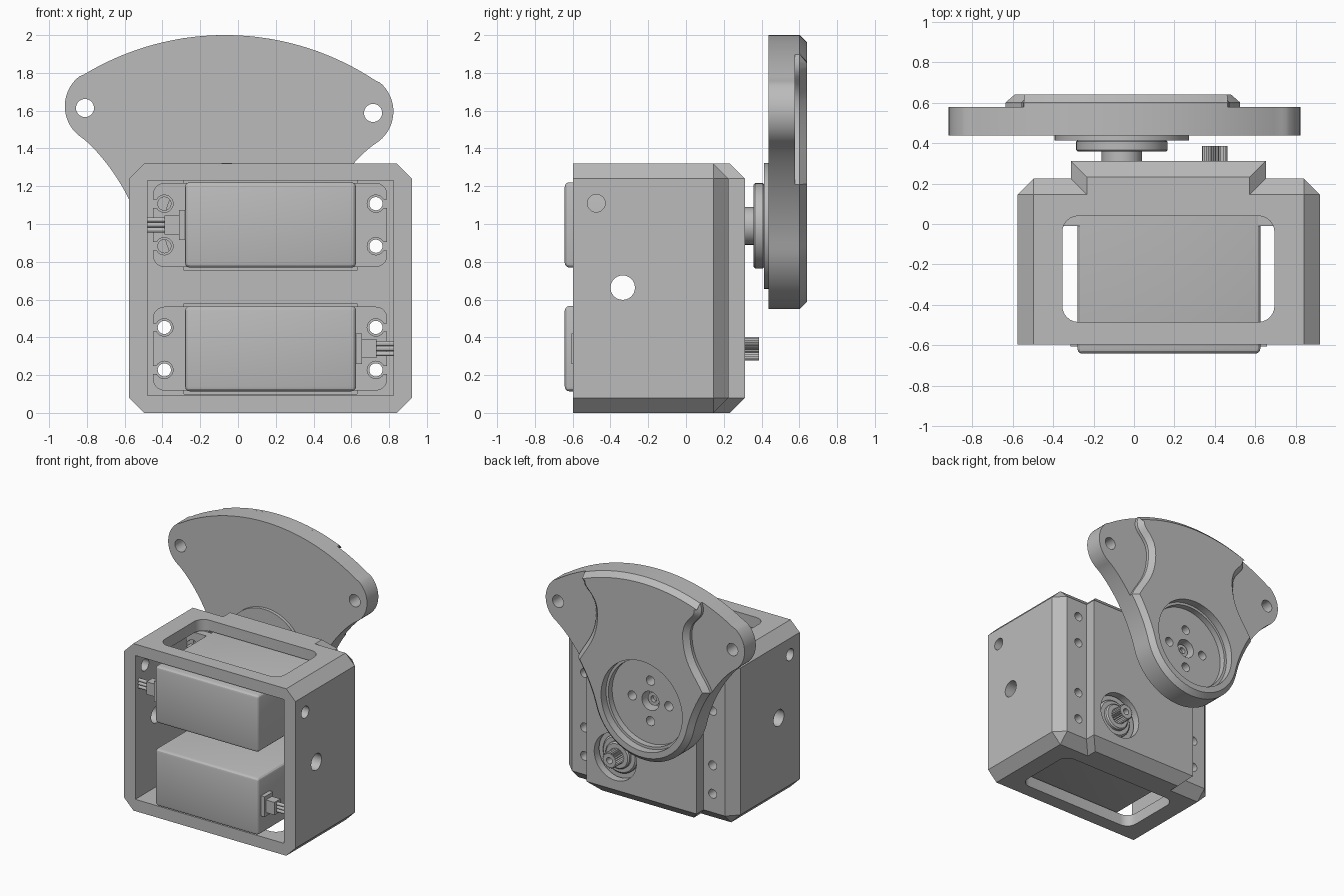
import bpy, bmesh
from math import sin, cos, pi, radians
from mathutils import Matrix, Vector

cube = bpy.data.objects.get("Cube")
if cube:
    bpy.data.objects.remove(cube)

GREY = (0.5, 0.5, 0.5, 1)
mat = bpy.data.materials.new("plain grey")
mat.use_nodes = True
mat.diffuse_color = GREY
bsdf = mat.node_tree.nodes["Principled BSDF"]
bsdf.inputs["Base Color"].default_value = GREY
bsdf.inputs["Roughness"].default_value = 0.6


def finish(name, bm):
    bmesh.ops.recalc_face_normals(bm, faces=bm.faces)
    mesh = bpy.data.meshes.new(name)
    bm.to_mesh(mesh)
    bm.free()
    mesh.materials.append(mat)
    ob = bpy.data.objects.new(name, mesh)
    bpy.context.collection.objects.link(ob)
    return ob


def box(name, x, y, z, bevel=0, pick=None, segments=1):
    """Box from three ranges; pick(edge midpoint, edge direction) chooses bevelled edges."""
    bm = bmesh.new()
    bmesh.ops.create_cube(bm, size=1)
    for v in bm.verts:
        v.co = [r[0] if c < 0 else r[1] for c, r in zip(v.co, (x, y, z))]
    if bevel:
        edges = [e for e in bm.edges if pick((e.verts[0].co + e.verts[1].co) / 2,
                                             (e.verts[0].co - e.verts[1].co).normalized())]
        bmesh.ops.bevel(bm, geom=edges, offset=bevel, segments=segments,
                        profile=0.5, affect='EDGES')
    return finish(name, bm)


def cyl(name, centre, r, span, axis='Y', sides=40, bevel=0):
    """Cylinder along an axis; centre gives the other two coordinates."""
    bm = bmesh.new()
    bmesh.ops.create_cone(bm, cap_ends=True, segments=sides, radius1=r, radius2=r,
                          depth=span[1] - span[0])
    if bevel:
        rims = [e for e in bm.edges if abs(e.verts[0].co.z - e.verts[1].co.z) < 1e-5]
        bmesh.ops.bevel(bm, geom=rims, offset=bevel, segments=1, affect='EDGES')
    mid = (span[0] + span[1]) / 2
    if axis == 'Y':
        m = Matrix.Translation((centre[0], mid, centre[1])) @ Matrix.Rotation(pi / 2, 4, 'X')
    else:
        m = Matrix.Translation((mid, centre[0], centre[1])) @ Matrix.Rotation(pi / 2, 4, 'Y')
    bm.transform(m)
    return finish(name, bm)


def prism(name, outline, y0, y1, chamfer=0):
    """Extrude an (x, z) outline from y0 to y1, with an optional chamfered back rim."""
    bm = bmesh.new()
    face = bm.faces.new([bm.verts.new((p[0], y0, p[1])) for p in outline])
    out = bmesh.ops.extrude_face_region(bm, geom=[face])["geom"]
    bmesh.ops.translate(bm, verts=[g for g in out if isinstance(g, bmesh.types.BMVert)],
                        vec=(0, y1 - y0, 0))
    bmesh.ops.recalc_face_normals(bm, faces=bm.faces)
    if chamfer:
        cap = [f for f in bm.faces if f.normal.y > 0.9]
        bmesh.ops.inset_region(bm, faces=cap, thickness=chamfer, depth=chamfer,
                               use_even_offset=True)
    return finish(name, bm)


def boolean(target, tool, operation='DIFFERENCE'):
    mod = target.modifiers.new("bool", 'BOOLEAN')
    mod.object, mod.operation, mod.solver = tool, operation, 'EXACT'
    bpy.context.view_layer.objects.active = target
    bpy.ops.object.modifier_apply(modifier=mod.name)
    bpy.data.objects.remove(tool)


def bezier(a, b, c, d, t):
    a, b, c, d = map(Vector, (a, b, c, d))
    s = 1 - t
    return a * s**3 + b * (3 * s * s * t) + c * (3 * s * t * t) + d * t**3


def arc(centre, r, a0, a1, n):
    angles = [radians(a0 + (a1 - a0) * i / n) for i in range(n + 1)]
    return [Vector((centre[0] + r * cos(a), centre[1] + r * sin(a))) for a in angles]


# Frame: chamfered housing with a raised back block
H = 1.32
SCREW_X, SERVO_Z = (-0.39, 0.73), (0.34, 0.995)
frame = box("frame", (-0.577, 0.92), (-0.597, 0.225), (0, H), 0.08, lambda m, d: m.y > -0.59)
block = box("block", (-0.312, 0.652), (-0.02, 0.312), (0, H), 0.08, lambda m, d: abs(d.z) < 0.5)
boolean(frame, block, 'UNION')
boolean(frame, box("cavity", (-0.48, 0.822), (-0.7, 0.05), (0.093, 1.23)))
boolean(frame, box("window", (-0.355, 0.695), (-0.485, 0.04), (-0.1, 1.5), 0.08,
                   lambda m, d: abs(d.z) > 0.5, 6))
for z in SERVO_Z:
    boolean(frame, box("pocket", (-0.285, 0.63), (0, 0.25), (z - 0.24, z + 0.24)))
for x, z in zip((0.40, -0.06), SERVO_Z):
    boolean(frame, cyl("shaft_hole", (x, z), 0.185, (0.1, 0.4)))

# Side and back screw holes
side_holes = [(-0.475, 1.11, 0.047), (-0.335, 0.663, 0.065)]
side_holes += [(-0.335 + i * 0.113, 0.663 + j * 0.113, 0.038) for i in (-1, 1) for j in (-1, 1)]
for y, z, r in side_holes:
    boolean(frame, cyl("hole", (y, z), r, (-0.8, 1.1), 'X', 24))
screws = [(x, z + s * 0.1125) for x in SCREW_X for z in SERVO_Z for s in (-1, 1)]
for p in screws:
    boolean(frame, cyl("hole", p, 0.035, (-0.05, 0.4), sides=24))


# Servo motors
def servo(label, z, side):
    """side +1 has the output shaft and cable at the right end, -1 at the left."""
    mid = 0.172
    box(label + "_body", (-0.28, 0.625), (-0.642, 0.235), (z - 0.226, z + 0.226), 0.025,
        lambda m, d: m.y < -0.6 or abs(d.y) > 0.5, 3)
    tabs = box(label + "_tabs", (-0.45, 0.79), (-0.01, 0.048), (z - 0.222, z + 0.222), 0.06,
               lambda m, d: abs(d.y) > 0.5, 5)
    for x in SCREW_X:
        out = -0.09 if x < 0 else 0.09
        for s in (-0.1125, 0.1125):
            boolean(tabs, cyl("notch", (x, z + s), 0.046, (-0.1, 0.1), sides=24))
            boolean(tabs, box("slit", sorted((x, x + out)), (-0.1, 0.1),
                              (z + s - 0.022, z + s + 0.022)))
    # Cable plug, sleeve and three wires
    span = lambda a, b: sorted((mid + side * a, mid + side * b))
    box(label + "_plug", span(0.44, 0.485), (-0.605, -0.5), (z - 0.08, z + 0.08))
    box(label + "_sleeve", span(0.48, 0.56), (-0.59, -0.515), (z - 0.05, z + 0.05))
    for k in (-1, 0, 1):
        cyl(label + "_wire", (-0.552, z + k * 0.027), 0.013, span(0.55, 0.65), 'X', 12)
    # Output collar rings
    x = mid + side * 0.23
    cyl(label + "_collar", (x, z), 0.15, (0.2, 0.26), bevel=0.012)
    cyl(label + "_bearing", (x, z), 0.105, (0.2, 0.29), bevel=0.01)


servo("lower_servo", SERVO_Z[0], 1)
servo("upper_servo", SERVO_Z[1], -1)

# Toothed output shaft on the lower servo
TEETH = 24
teeth = []
for i in range(TEETH * 2):
    a, r = pi * i / TEETH, (0.063, 0.052)[i % 2]
    teeth.append((0.40 + r * cos(a), 0.34 + r * sin(a)))
spline = prism("splined_shaft", teeth, 0.25, 0.386)
boolean(spline, cyl("bore", (0.40, 0.34), 0.025, (0.31, 0.5), sides=20))

# Horn on the upper servo
CX, CZ = -0.06, 0.99
cyl("horn_hub", (CX, CZ), 0.1, (0.25, 0.37))
cyl("horn_disc", (CX, CZ), 0.226, (0.358, 0.415), sides=64, bevel=0.008)
cyl("horn_flange", (CX, CZ), 0.333, (0.412, 0.438), sides=64)

# Swing plate: half outlines, mirrored and slightly tilted
flank = ((0.778, 0.452), (0.69, 0.39), (0.50, 0.18), (0.425, -0.114))
tail = [bezier(*flank, i / 24) for i in range(1, 24)]
bottom = arc((0, 0), 0.44, -15, -90, 16)
crown = arc((0, -0.43), 1.44, 90, 57.5, 18)
ear = arc((0.67, 0.62), 0.2, 57.5, -57, 18)
dip = (0.41, 0.62)
edge = [bezier((0.505, 0.919), (0.56, 0.77), (0.40, 0.80), dip, i / 10) for i in range(10)]
edge += [bezier(dip, (0.42, 0.42), (0.52, 0.36), tail[12], i / 10) for i in range(10)]


def mirrored(half):
    tilt = Matrix.Rotation(radians(-1.2), 2)
    full = half + [Vector((-p.x, p.y)) for p in reversed(half[1:-1])]
    return [tilt @ p + Vector((CX, CZ)) for p in full]


plate = prism("swing_plate", mirrored(crown + ear[1:] + tail + bottom), 0.437, 0.578)
raised = prism("raised_plate",
               mirrored(arc((0, -0.43), 1.44, 90, 69.5, 14) + edge + tail[12:] + bottom),
               0.578, 0.602, 0.038)
boolean(raised, cyl("recess", (CX, CZ), 0.355, (0.5, 0.7), sides=64))
boolean(plate, cyl("recess", (CX, CZ), 0.335, (0.53, 0.7), sides=64))
for p in ((-0.81, 1.614), (0.715, 1.588)):
    boolean(plate, cyl("hole", p, 0.048, (0.3, 0.7), sides=32))
for i in range(4):
    a = i * pi / 2
    boolean(plate, cyl("hole", (CX + 0.16 * cos(a), CZ + 0.16 * sin(a)), 0.036,
                       (0.3, 0.7), sides=24))
boolean(plate, cyl("hole", (CX, CZ), 0.075, (0.3, 0.7), sides=32))
screw = cyl("horn_screw", (CX, CZ), 0.05, (0.43, 0.49), sides=24)
boolean(screw, cyl("bore", (CX, CZ), 0.025, (0.46, 0.6), sides=16))

# Smooth curved walls, keep edges crisp
bpy.ops.object.select_all(action='DESELECT')
for ob in bpy.context.scene.objects:
    if ob.type == 'MESH' and mat.name in ob.data.materials:
        ob.select_set(True)
bpy.context.view_layer.objects.active = frame
bpy.ops.object.shade_smooth_by_angle(angle=radians(25))
